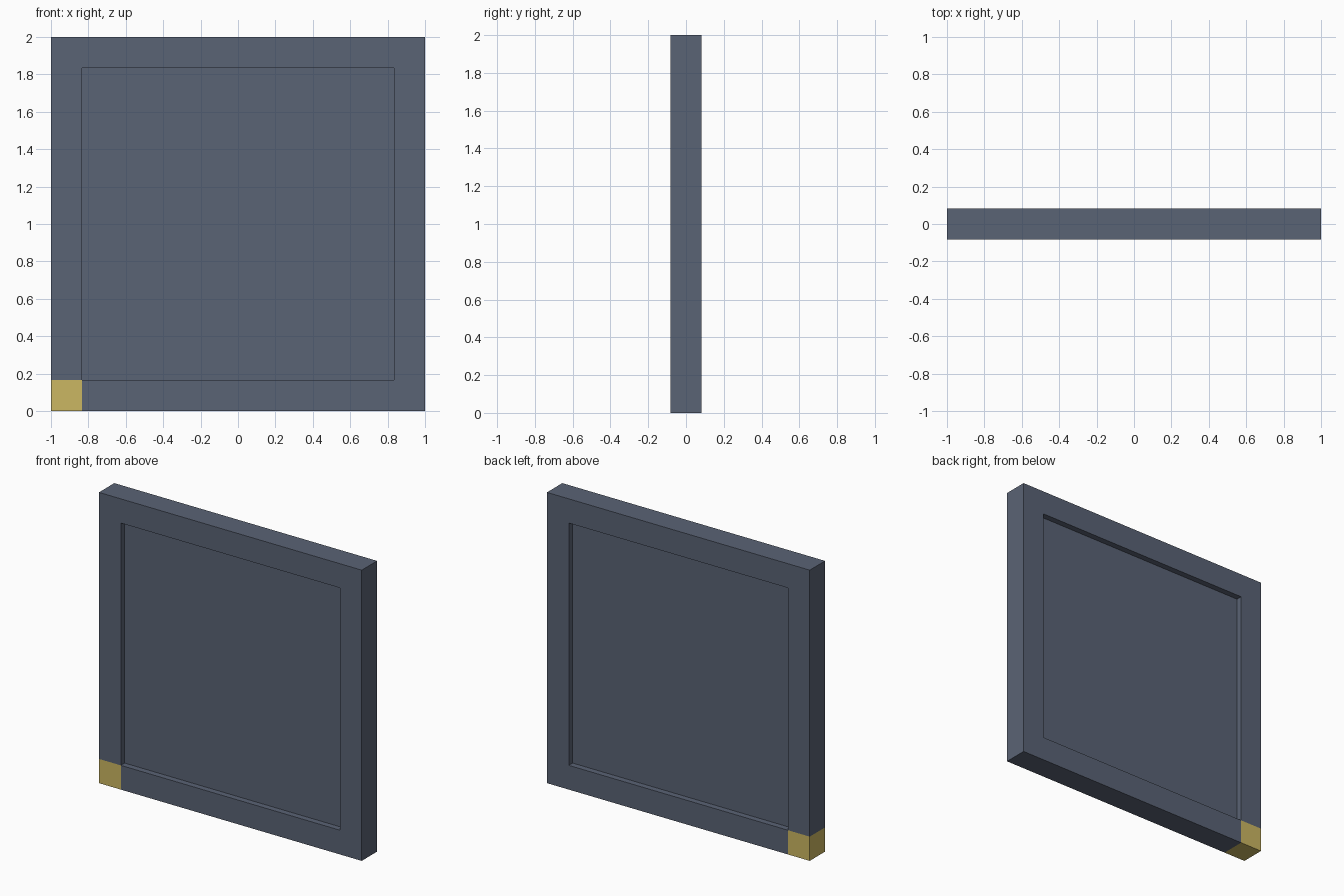
import bpy
import bmesh

if "Cube" in bpy.data.objects:
    bpy.data.objects.remove(bpy.data.objects["Cube"])

T = 1 / 6            # frame bar width and depth
PANEL_DEPTH = T / 2  # panel is sunk on both faces


def material(name, rgb):
    m = bpy.data.materials.new(name)
    m.diffuse_color = (*rgb, 1)
    m.use_nodes = True
    m.node_tree.nodes["Principled BSDF"].inputs["Base Color"].default_value = m.diffuse_color
    return m


slate = material("slate_grey", (0.102, 0.125, 0.178))
gold = material("muted_gold", (0.597, 0.474, 0.122))


def slab(name, xs, zs, depth, keep=lambda i, j: True, colour=lambda i, j: 0):
    """Flat grid of cells in the xz plane, thickened evenly about y = 0."""
    bm = bmesh.new()
    for i in range(len(xs) - 1):
        for j in range(len(zs) - 1):
            if keep(i, j):
                corners = [(xs[i], zs[j]), (xs[i + 1], zs[j]),
                           (xs[i + 1], zs[j + 1]), (xs[i], zs[j + 1])]
                face = bm.faces.new([bm.verts.new((x, 0, z)) for x, z in corners])
                face.material_index = colour(i, j)
    bmesh.ops.remove_doubles(bm, verts=bm.verts[:], dist=1e-5)
    mesh = bpy.data.meshes.new(name)
    bm.to_mesh(mesh)
    bm.free()
    mesh.materials.append(slate)
    mesh.materials.append(gold)
    obj = bpy.data.objects.new(name, mesh)
    bpy.context.collection.objects.link(obj)
    thick = obj.modifiers.new("thickness", 'SOLIDIFY')
    thick.thickness = depth
    thick.offset = 0
    return obj


# Square frame: ring of cells with a gold lower left corner block
slab("frame", [-1, -1 + T, 1 - T, 1], [0, T, 2 - T, 2], T,
     keep=lambda i, j: (i, j) != (1, 1),
     colour=lambda i, j: int((i, j) == (0, 0)))

# Thin panel recessed inside the frame
slab("panel", [-1 + T, 1 - T], [T, 2 - T], PANEL_DEPTH)
